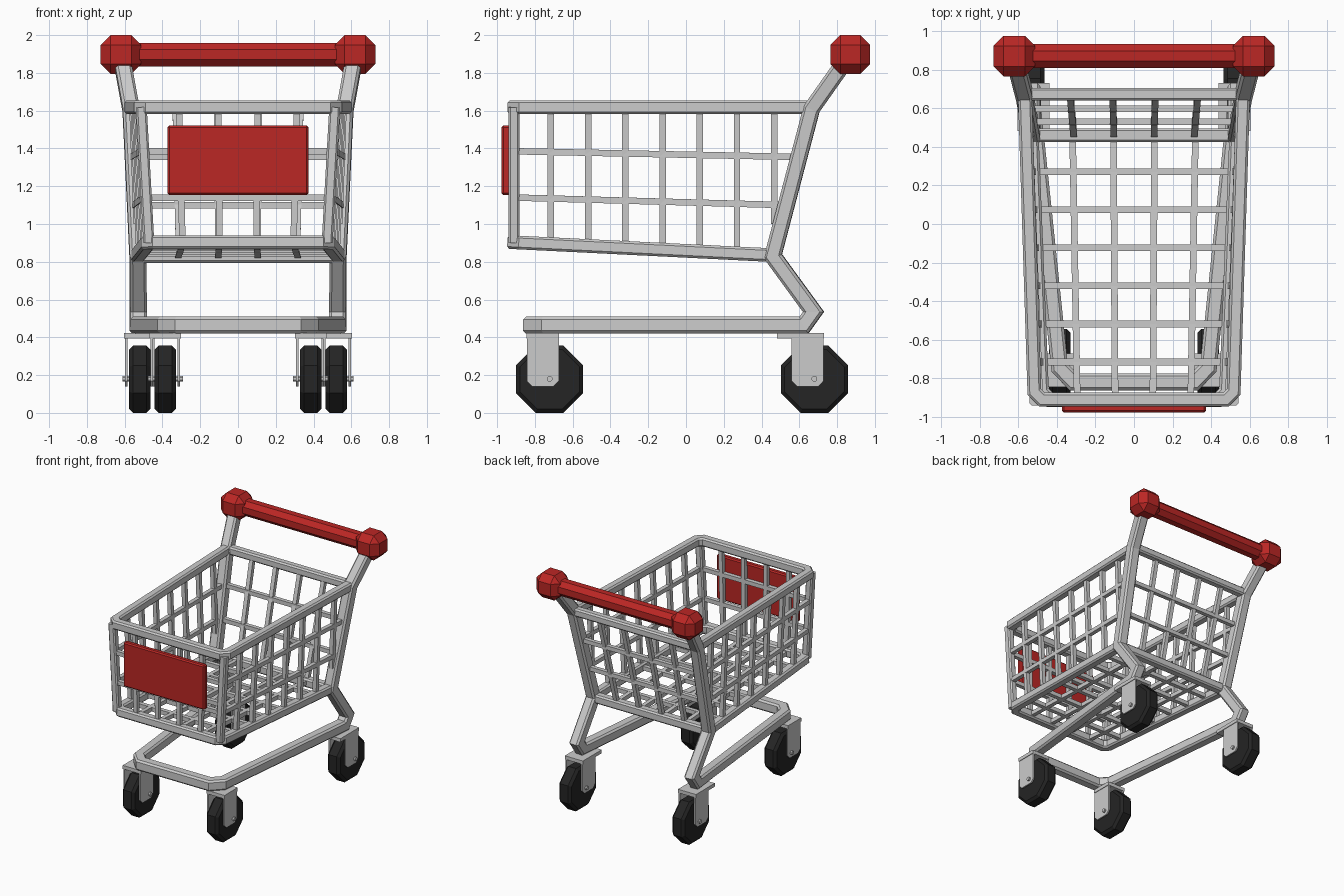
import bpy, bmesh, math
from mathutils import Vector, Matrix

if "Cube" in bpy.data.objects:
    bpy.data.objects.remove(bpy.data.objects["Cube"])

X, Y, Z = Vector((1, 0, 0)), Vector((0, 1, 0)), Vector((0, 0, 1))


def material(name, rgb):
    m = bpy.data.materials.new(name)
    m.diffuse_color = (*rgb, 1)
    m.use_nodes = True
    m.node_tree.nodes["Principled BSDF"].inputs["Base Color"].default_value = m.diffuse_color
    return m


RED = material("red_plastic", (0.5, 0.02, 0.018))
BLACK = material("black_rubber", (0.018, 0.018, 0.018))


def finish(name, bm, mat=None, bevel=0):
    bmesh.ops.recalc_face_normals(bm, faces=bm.faces)
    me = bpy.data.meshes.new(name)
    bm.to_mesh(me)
    bm.free()
    ob = bpy.data.objects.new(name, me)
    bpy.context.collection.objects.link(ob)
    if mat:
        me.materials.append(mat)
    if bevel:
        mod = ob.modifiers.new("bevel", "BEVEL")
        mod.width, mod.segments = bevel, 1
        mod.limit_method, mod.angle_limit = "ANGLE", math.radians(60)
    return ob


def tube(bm, pts, w, chamfer=0.0, hint=Z):
    """Square tube with chamfered edges swept along a path with mitred bends."""
    pts = [Vector(p) for p in pts]
    dirs = [(b - a).normalized() for a, b in zip(pts, pts[1:])]
    u = (hint - dirs[0] * hint.dot(dirs[0])).normalized()
    v = dirs[0].cross(u)
    h, k = w / 2, w / 2 - chamfer
    prof = [(h, k), (k, h), (-k, h), (-h, k), (-h, -k), (-k, -h), (k, -h), (h, -k)]
    if not chamfer:
        prof = [(h, h), (-h, h), (-h, -h), (h, -h)]
    ring = [pts[0] + u * a + v * b for a, b in prof]
    rings = [ring]
    for i in range(1, len(pts)):
        d = dirs[i - 1]
        n = d + dirs[i] if i < len(dirs) else d
        ring = [q + d * ((pts[i] - q).dot(n) / d.dot(n)) for q in ring]
        rings.append(ring)
    vs = [[bm.verts.new(q) for q in r] for r in rings]
    n = len(prof)
    for r, s in zip(vs, vs[1:]):
        for j in range(n):
            bm.faces.new((r[j], r[(j + 1) % n], s[(j + 1) % n], s[j]))
    bm.faces.new(vs[0])
    bm.faces.new(vs[-1])


def box(bm, lo, hi):
    lo, hi = Vector(lo), Vector(hi)
    m = Matrix.Translation((lo + hi) / 2) @ Matrix.Diagonal((*(hi - lo), 1))
    bmesh.ops.create_cube(bm, size=1, matrix=m)


def disc(bm, centre, radius, width, sides):
    m = (Matrix.Translation(centre) @ Matrix.Rotation(math.pi / 2, 4, "Y")
         @ Matrix.Rotation(math.pi / sides, 4, "Z"))
    bmesh.ops.create_cone(bm, cap_ends=True, segments=sides, radius1=radius,
                          radius2=radius, depth=width, matrix=m)


def mirrored(half):
    return half + [(-x, y, z) for x, y, z in reversed(half)]


# Continuous frame: upright, leg and U-shaped base
bm = bmesh.new()
tube(bm, mirrored([(0.62, 0.87, 1.9), (0.567, 0.665, 1.61), (0.53, 0.46, 0.83),
                   (0.528, 0.675, 0.535), (0.528, 0.625, 0.465),
                   (0.385, -0.745, 0.465), (0.315, -0.818, 0.465)]), 0.088, 0.014, X)
finish("main_frame", bm)

# Basket rims, corner posts and rear cross bars
YF, ZT = -0.91, 1.618


def zb(y):
    return 0.903 - 0.068 * (y - YF) / 1.37


def half_width(y, z):
    top = 0.515 + 0.05 * (y - YF) / 1.575
    low = 0.475 + 0.055 * (y - YF) / 1.37
    t = (z - zb(y)) / (ZT - zb(y))
    return low + (top - low) * t


def back_y(z):
    return 0.46 + 0.205 * (z - 0.835) / (ZT - 0.835)


bm = bmesh.new()
tube(bm, mirrored([(0.565, 0.665, ZT), (0.516, -0.87, ZT), (0.476, YF, ZT)]), 0.072, 0.012)
tube(bm, [(-0.56, 0.672, ZT), (0.56, 0.672, ZT)], 0.066, 0.012)
finish("basket_top_rim", bm)
bm = bmesh.new()
tube(bm, mirrored([(0.53, 0.46, 0.835), (0.477, -0.87, zb(-0.87)), (0.437, YF, zb(YF))]), 0.072, 0.012)
tube(bm, [(-0.53, 0.46, 0.83), (0.53, 0.46, 0.83)], 0.072, 0.012)
finish("basket_bottom_rim", bm)
bm = bmesh.new()
for s in (-1, 1):
    tube(bm, [(s * 0.472, YF, 0.9), (s * 0.512, YF, ZT)], 0.058, 0.01, Y)
finish("basket_corner_posts", bm)

# Wire grids
W = 0.034
ROWS = [(1.385, 1.355), (1.14, 1.1)]
COLUMNS = [-0.6, -0.2, 0.2, 0.6]
SLATS = [-0.715 + 0.197 * i for i in range(7)]
bm = bmesh.new()
for s in (-1, 1):
    for y in SLATS:
        z0 = zb(y) if y < 0.4 else 1.0
        tube(bm, [(s * half_width(y, z0), y, z0), (s * half_width(y, ZT), y, ZT)], W, 0, Y)
    for zf, zr in ROWS:
        yr = back_y(zr)
        tube(bm, [(s * half_width(YF, zf), YF, zf), (s * half_width(yr, zr), yr, zr)], W)
finish("basket_side_wires", bm)
bm = bmesh.new()
for c in COLUMNS:
    tube(bm, [(c * 0.49, YF, 0.9), (c * 0.52, YF, ZT)], W, 0, Y)
for zf, _ in ROWS:
    tube(bm, [(-half_width(YF, zf), YF, zf), (half_width(YF, zf), YF, zf)], W)
finish("basket_front_wires", bm)
bm = bmesh.new()
for c in COLUMNS:
    tube(bm, [(c * 0.52, 0.46, 0.835), (c * 0.55, 0.665, ZT)], W, 0, X)
for _, zr in ROWS:
    tube(bm, [(-0.545, back_y(zr), zr), (0.545, back_y(zr), zr)], W)
finish("basket_back_wires", bm)
bm = bmesh.new()
for c in COLUMNS:
    tube(bm, [(c * 0.49, YF, zb(YF)), (c * 0.53, 0.46, 0.835)], W)
for y in SLATS[:6]:
    tube(bm, [(-half_width(y, zb(y)), y, zb(y)), (half_width(y, zb(y)), y, zb(y))], W)
finish("basket_floor_wires", bm)

# Front panel
bm = bmesh.new()
box(bm, (-0.373, -0.977, 1.153), (0.373, -0.93, 1.522))
finish("front_panel", bm, RED, 0.01)

# Handle with faceted end knobs
bm = bmesh.new()
tube(bm, [(-0.6, 0.87, 1.897), (0.6, 0.87, 1.897)], 0.125, 0.036)
finish("handle_bar", bm, RED)
for side, s in (("left", -1), ("right", 1)):
    bm = bmesh.new()
    cx = s * 0.62
    box(bm, (cx - 0.107, 0.765, 1.795), (cx + 0.107, 0.975, 2.0))
    finish("handle_knob_" + side, bm, RED, 0.052)

# Casters: wheel, fork and axle
for end, cx0, cy, plate_back in (("front", 0.385, -0.722, 0.123), ("rear", 0.52, 0.68, 0.197)):
    for side, s in (("left", -1), ("right", 1)):
        tag, cx = end + "_" + side, s * cx0
        bm = bmesh.new()
        disc(bm, (cx, cy, 0.178), 0.178 / math.cos(math.pi / 8), 0.112, 8)
        finish("wheel_" + tag, bm, BLACK, 0.02)
        bm = bmesh.new()
        box(bm, (cx - 0.083, cy - plate_back, 0.393), (cx + 0.083, cy + 0.05, 0.422))
        for e in (-1, 1):
            outline = [(-0.121, 0.41), (-0.121, 0.17), (-0.092, 0.14),
                       (0.02, 0.14), (0.049, 0.17), (0.049, 0.41)]
            f = bm.faces.new([bm.verts.new((cx + e * 0.072 - 0.006, cy + a, z)) for a, z in outline])
            ext = bmesh.ops.extrude_face_region(bm, geom=[f], use_keep_orig=True)
            bmesh.ops.translate(bm, vec=(0.012, 0, 0),
                                verts=[g for g in ext["geom"] if isinstance(g, bmesh.types.BMVert)])
        finish("fork_" + tag, bm)
        bm = bmesh.new()
        disc(bm, (cx, cy, 0.18), 0.016, 0.185, 8)
        finish("axle_" + tag, bm)
